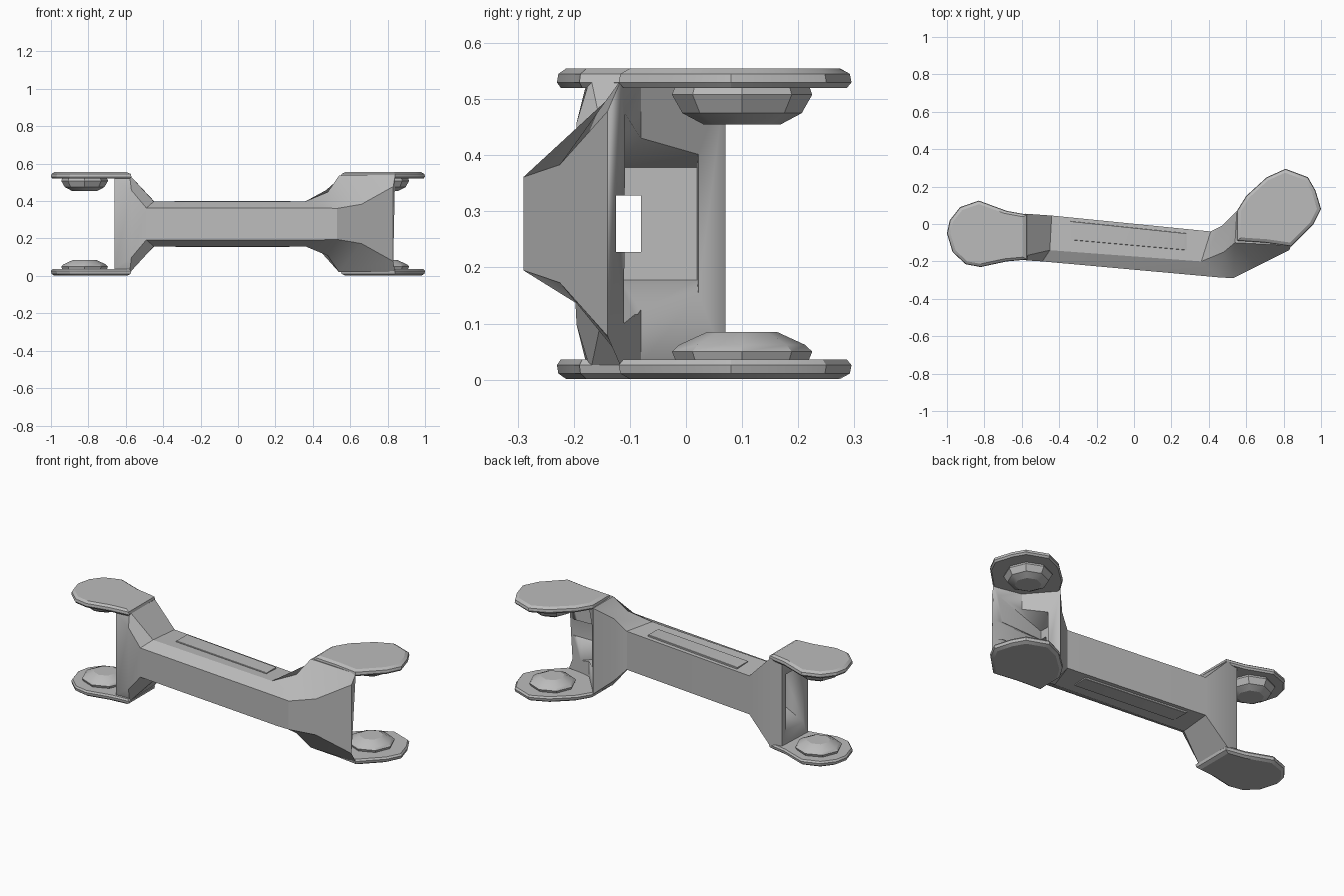
import bpy, bmesh, math
from mathutils import Vector

cube = bpy.data.objects.get("Cube")
if cube:
    bpy.data.objects.remove(cube, do_unlink=True)

MID = 0.278  # height of the plane of symmetry

grey = bpy.data.materials.new("cast_grey")
grey.use_nodes = True
COLOUR = (0.5, 0.5, 0.5, 1)
grey.diffuse_color = COLOUR
grey.node_tree.nodes["Principled BSDF"].inputs["Base Color"].default_value = COLOUR


def loft(name, rings, angle=25):
    """Skin equal-length closed rings and cap both ends."""
    bm = bmesh.new()
    loops = [[bm.verts.new(p) for p in ring] for ring in rings]
    n = len(loops[0])
    for a, b in zip(loops, loops[1:]):
        for i in range(n):
            j = (i + 1) % n
            bm.faces.new((a[i], a[j], b[j], b[i]))
    bm.faces.new(loops[0][::-1])
    bm.faces.new(loops[-1])
    bmesh.ops.recalc_face_normals(bm, faces=bm.faces)
    mesh = bpy.data.meshes.new(name)
    bm.to_mesh(mesh)
    bm.free()
    mesh.materials.append(grey)
    obj = bpy.data.objects.new(name, mesh)
    bpy.context.collection.objects.link(obj)
    bpy.ops.object.select_all(action='DESELECT')
    obj.select_set(True)
    bpy.context.view_layer.objects.active = obj
    bpy.ops.object.shade_smooth_by_angle(angle=math.radians(angle))
    return obj


def slab(name, outline, layers):
    """Stack scaled copies of an outline; layers are (z, scale)."""
    c = sum((Vector(p) for p in outline), Vector((0, 0))) / len(outline)
    rings = []
    for z, s in layers:
        rings.append([(*(c + (Vector(p) - c) * s), z) for p in outline])
    return loft(name, rings)


def flip(layers):
    return [(2 * MID - z, s) for z, s in layers]


# Arm body: each station has front, shoulder and back points (x, y, half height)
stations = [
    [(-.66, -.18, .24), (-.66, -.17, .26), (-.65, .045, .255)],
    [(-.57, -.195, .18), (-.58, -.17, .262), (-.58, .055, .255)],
    [(-.49, -.2, .085), (-.45, -.14, .12), (-.44, .045, .112)],
    [(.45, -.285, .085), (.36, -.2, .12), (.41, -.04, .112)],
    [(.53, -.29, .083), (.48, -.15, .17), (.47, -.01, .18)],
    [(.66, -.225, .105), (.54, -.10, .258), (.55, .07, .25)],
    [(.83, -.14, .2), (.84, -.115, .258), (.68, -.08, .25)],
]
rings = []
for station in stations:
    upper = [(x, y, MID + h) for x, y, h in station]
    lower = [(x, y, MID - h) for x, y, h in reversed(station)]
    rings.append(upper + lower)
body = loft("arm_body", rings)


# Hollow ends: tapered pockets joined by a narrow channel
def cut(name, rings):
    cutter = loft(name, rings)
    cutter.hide_render = True
    cutter.hide_set(True)
    cutter.display_type = 'WIRE'
    mod = body.modifiers.new(name, 'BOOLEAN')
    mod.object = cutter
    mod.operation = 'DIFFERENCE'
    mod.solver = 'EXACT'


def section(x, y0, y1, h):
    return [(x, y0, MID - h), (x, y1, MID - h), (x, y1, MID + h), (x, y0, MID + h)]


cut("left_pocket_cutter", [section(-.75, -.15, .02, .22), section(-.54, -.13, 0, .1)])
cut("right_pocket_cutter", [section(.9, -.105, .03, .225), section(.52, -.12, .02, .1)])
cut("channel_cutter", [section(-.8, -.125, -.08, .05), section(.95, -.125, -.08, .05)])

# Round fork plates with a neck running into the body
left_plate = [(-.57, .05), (-.68, .07), (-.83, .125), (-.93, .09), (-.985, .02), (-1, -.05),
              (-.97, -.15), (-.9, -.215), (-.82, -.23), (-.68, -.2), (-.57, -.19)]
right_plate = [(.55, .07), (.6, .15), (.71, .25), (.81, .295), (.93, .25), (.97, .18),
               (1, .08), (.96, 0), (.84, -.12), (.7, -.1), (.55, -.09)]
plate_layers = [(.52, .96), (.53, 1), (.545, .985), (.555, .9)]
boss_layers = [(.455, .55), (.475, .85), (.508, 1), (.525, .95)]
low_boss_layers = [(.02, .9), (.05, 1), (.062, .9), (.085, .5)]

for side, outline, centre in (("left", right_plate, (.79, .1)),
                              ("right", left_plate, (-.82, -.05))):
    slab(side + "_upper_plate", outline, plate_layers)
    slab(side + "_lower_plate", outline, flip(plate_layers))
    ring = [(centre[0] + .125 * math.cos(k * math.tau / 8),
             centre[1] + .125 * math.sin(k * math.tau / 8)) for k in range(8)]
    slab(side + "_upper_boss", ring, boss_layers)
    slab(side + "_lower_boss", ring, low_boss_layers)

# Thin cover strips on the top and bottom of the beam
strip = [(-.34, .015), (.28, -.05), (.28, -.14), (-.34, -.085)]
cover = [(MID + .112, 1), (MID + .121, 1), (MID + .123, .97)]
slab("upper_cover", strip, cover)
slab("lower_cover", strip, flip(cover))
